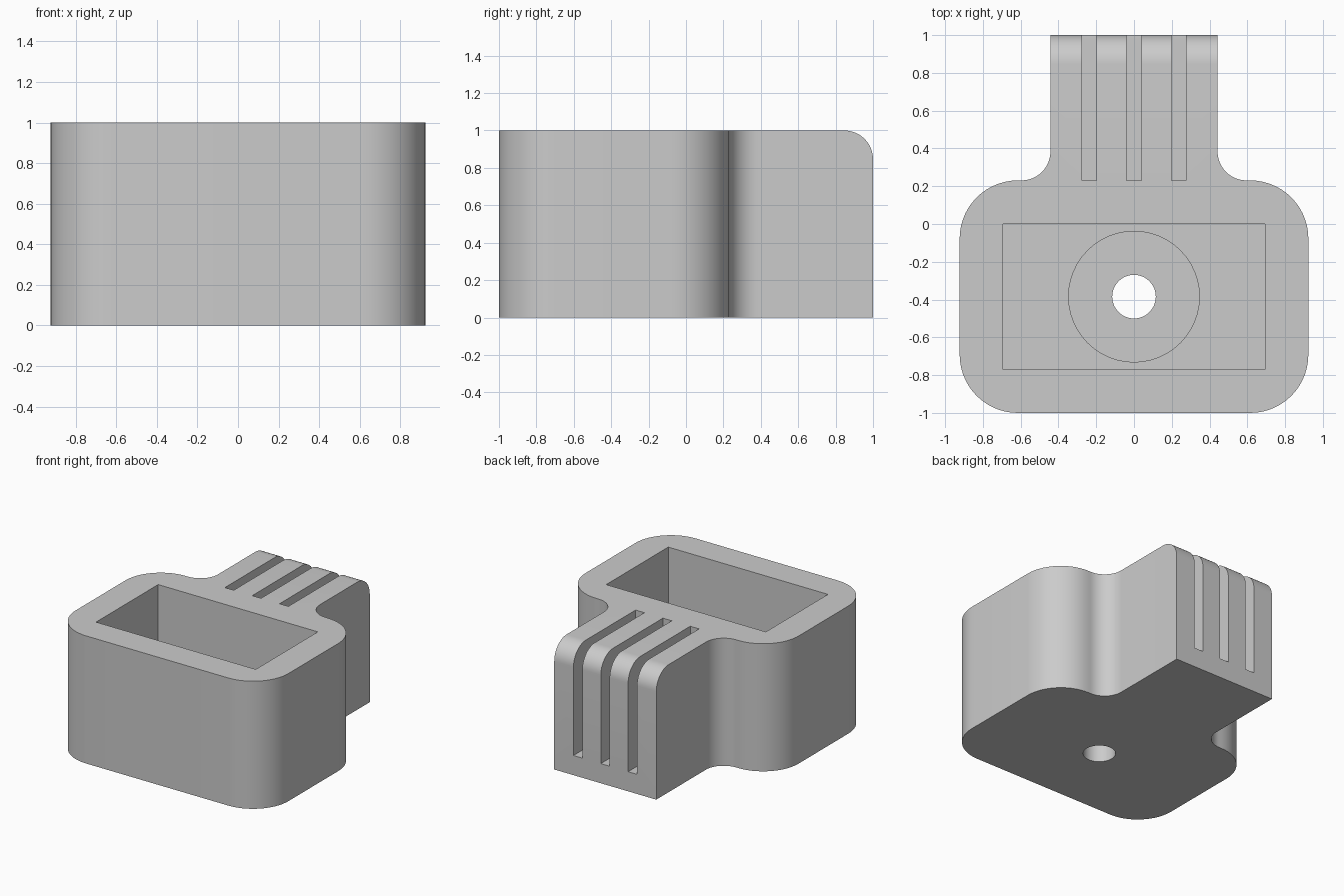
import bpy
import bmesh
from math import sin, cos, radians

U = 1 / 13  # design unit

default = bpy.data.objects.get("Cube")
if default:
    bpy.data.objects.remove(default, do_unlink=True)

grey = bpy.data.materials.new("plain grey")
grey.use_nodes = True
colour = (0.6, 0.6, 0.6, 1)
grey.diffuse_color = colour
grey.node_tree.nodes["Principled BSDF"].inputs["Base Color"].default_value = colour


def arc(cx, cy, r, start, end, steps=14):
    angles = [radians(start + (end - start) * i / steps) for i in range(steps + 1)]
    return [(cx + r * cos(a), cy + r * sin(a)) for a in angles]


def prism(name, outline, bottom, top):
    """Extrude a flat outline, in design units, from bottom to top."""
    bm = bmesh.new()
    base = bm.faces.new([bm.verts.new((x * U, y * U, bottom * U)) for x, y in outline])
    up = bmesh.ops.extrude_face_region(bm, geom=[base], use_keep_orig=True)["geom"]
    verts = [v for v in up if isinstance(v, bmesh.types.BMVert)]
    bmesh.ops.translate(bm, verts=verts, vec=(0, 0, (top - bottom) * U))
    bmesh.ops.recalc_face_normals(bm, faces=bm.faces)
    mesh = bpy.data.meshes.new(name)
    bm.to_mesh(mesh)
    bm.free()
    mesh.materials.append(grey)
    obj = bpy.data.objects.new(name, mesh)
    bpy.context.collection.objects.link(obj)
    return obj


def box(x0, x1, y0, y1):
    return [(x0, y0), (x1, y0), (x1, y1), (x0, y1)]


def circle(r):
    return arc(0, -5, r, 0, 360, 48)[:-1]


# Body: rounded block flowing into a narrower rear tab
half = (arc(8, -9, 4, -90, 0) + arc(8, -1, 4, 0, 90)
        + arc(7.75, 5, 2, -90, -180) + [(5.75, 13)])
body = prism("holder_body", half + [(-x, y) for x, y in reversed(half)], 0, 13)

# Rounded upper rear edge of the tab
bm = bmesh.new()
bm.from_mesh(body.data)
rear = [e for e in bm.edges
        if all(v.co.y > 0.99 and v.co.z > 0.99 for v in e.verts)]
bmesh.ops.bevel(bm, geom=rear, offset=2 * U, segments=12, profile=0.5, affect='EDGES')
bm.to_mesh(body.data)
bm.free()

# Pocket, round recess, screw hole and cable slots
cutters = [
    prism("pocket_cutter", box(-9, 9, -10, 0), 3, 15),
    prism("recess_cutter", circle(4.5), 2, 5),
    prism("hole_cutter", circle(1.5), -2, 4),
]
for x in (-3.08, 0, 3.08):
    cutters.append(prism("slot_cutter", box(x - 0.5, x + 0.5, 3, 15), 2, 15))

bpy.context.view_layer.objects.active = body
body.select_set(True)
for cutter in cutters:
    cutter.hide_render = True
    mod = body.modifiers.new("cut", 'BOOLEAN')
    mod.operation = 'DIFFERENCE'
    mod.solver = 'EXACT'
    mod.object = cutter
    bpy.ops.object.modifier_apply(modifier=mod.name)
    bpy.data.objects.remove(cutter, do_unlink=True)

bpy.ops.object.shade_smooth_by_angle(angle=radians(30))
